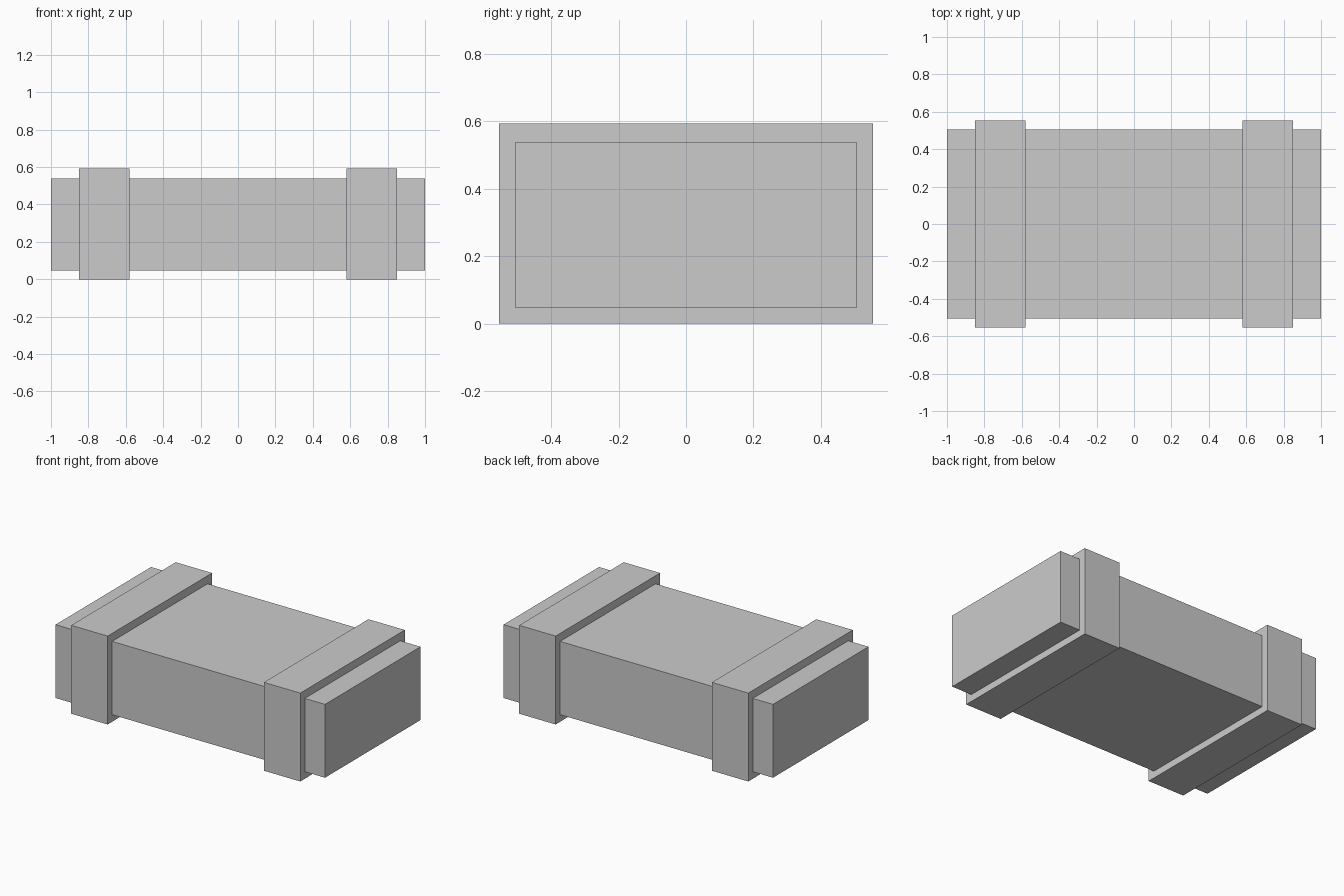
import bpy

cube = bpy.data.objects.get("Cube")
if cube:
    bpy.data.objects.remove(cube, do_unlink=True)

# Single grey material
GREY = (0.6, 0.6, 0.6, 1.0)
grey = bpy.data.materials.new("light_grey")
grey.use_nodes = True
grey.diffuse_color = GREY
grey.node_tree.nodes["Principled BSDF"].inputs["Base Color"].default_value = GREY


def box(name, low, high):
    """Add a flat-faced box between two opposite corners."""
    centre = [(a + b) / 2 for a, b in zip(low, high)]
    bpy.ops.mesh.primitive_cube_add(size=1, location=centre)
    obj = bpy.context.object
    obj.name = name
    obj.scale = [b - a for a, b in zip(low, high)]
    bpy.ops.object.transform_apply(location=False, rotation=False, scale=True)
    obj.data.materials.append(grey)
    return obj


# Long central block
box("main_block", (-1, -0.506, 0.047), (1, 0.506, 0.539))

# Raised bands wrapped around the block near each end
INNER, OUTER = 0.58, 0.85
for name, start, end in (("left_band", INNER, OUTER), ("right_band", -OUTER, -INNER)):
    box(name, (start, -0.554, 0), (end, 0.554, 0.593))
